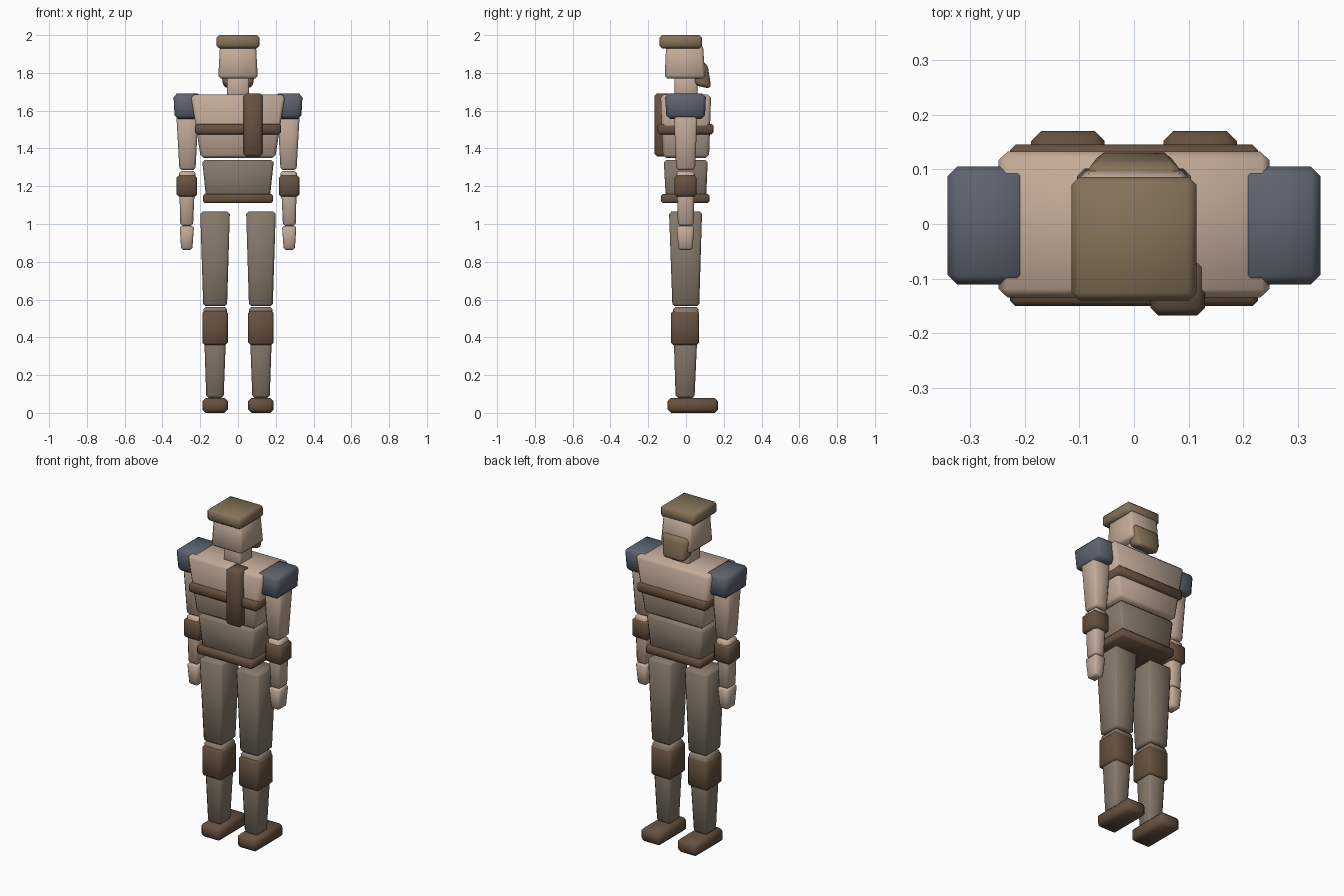
import bpy
import bmesh
from math import radians

if "Cube" in bpy.data.objects:
    bpy.data.objects.remove(bpy.data.objects["Cube"])

COLOURS = {
    "skin": (0.55, 0.41, 0.32, 1),
    "cloth": (0.24, 0.19, 0.145, 1),
    "leather": (0.135, 0.082, 0.05, 1),
    "steel": (0.11, 0.125, 0.16, 1),
    "felt": (0.235, 0.17, 0.10, 1),
}
MATS = {}
for key, col in COLOURS.items():
    MATS[key] = bpy.data.materials.new(key)
    MATS[key].diffuse_color = col


def block(name, mat, bottom, top, bevel=0.014, segments=1):
    """Tapered box; bottom and top are (x0, x1, y0, y1, z)."""
    bm = bmesh.new()
    rings = []
    for x0, x1, y0, y1, z in (bottom, top):
        rings.append([bm.verts.new(p) for p in
                      ((x0, y0, z), (x1, y0, z), (x1, y1, z), (x0, y1, z))])
    lo, hi = rings
    bm.faces.new(lo[::-1])
    bm.faces.new(hi)
    for i in range(4):
        j = (i + 1) % 4
        bm.faces.new((lo[i], lo[j], hi[j], hi[i]))
    bmesh.ops.recalc_face_normals(bm, faces=bm.faces)
    bmesh.ops.bevel(bm, geom=bm.edges[:], offset=bevel, segments=segments,
                    profile=0.5, affect='EDGES')
    mesh = bpy.data.meshes.new(name)
    bm.to_mesh(mesh)
    bm.free()
    mesh.materials.append(MATS[mat])
    mesh.shade_smooth()
    mesh.set_sharp_from_angle(angle=radians(50))
    obj = bpy.data.objects.new(name, mesh)
    bpy.context.collection.objects.link(obj)
    return obj


def pair(name, mat, bottom, top, bevel=0.012):
    """The same block on both sides of x = 0."""
    def flip(s):
        return (-s[1], -s[0], *s[2:])
    block("right_" + name, mat, bottom, top, bevel)
    block("left_" + name, mat, flip(bottom), flip(top), bevel)


# head and cap
block("cap", "felt", (-.114, .114, -.14, .086, 1.93), (-.114, .114, -.14, .086, 2.0))
block("head", "skin", (-.105, .105, -.113, .102, 1.77), (-.095, .095, -.105, .09, 1.95))
block("neck", "skin", (-.058, .058, -.06, .06, 1.65), (-.058, .058, -.06, .06, 1.80), 0.008)

# beard, leaning forward under the chin
beard = block("beard", "felt", (-.078, .078, .045, .138, 1.725), (-.095, .095, .05, .125, 1.86), 0.026, 3)
for v in beard.data.vertices:
    v.co.z -= (v.co.y - .09) * 0.2
    v.co.y -= max(0, abs(v.co.x) - .045) * 0.5 * (v.co.y > .09)

# torso
block("chest", "skin", (-.197, .197, -.122, .122, 1.35), (-.25, .25, -.135, .133, 1.685), 0.016)
block("abdomen", "cloth", (-.167, .167, -.106, .106, 1.12), (-.19, .19, -.118, .115, 1.34))
block("chest_strap", "leather", (-.227, .227, -.15, .145, 1.475), (-.227, .227, -.15, .145, 1.53), 0.01)
block("shoulder_strap", "leather", (.03, .13, -.167, -.065, 1.357), (.03, .13, -.167, -.065, 1.692))
block("belt", "leather", (-.185, .185, -.133, .125, 1.11), (-.185, .185, -.133, .125, 1.16), 0.01)

# arms
pair("shoulder_pad", "steel", (.195, .335, -.103, .1, 1.557), (.195, .342, -.112, .106, 1.69), 0.018)
pair("upper_arm", "skin", (.225, .31, -.052, .048, 1.285), (.207, .33, -.067, .063, 1.64))
pair("forearm", "skin", (.238, .306, -.043, .04, .99), (.225, .312, -.05, .047, 1.28))
pair("arm_wrap", "leather", (.216, .325, -.06, .055, 1.145), (.216, .325, -.06, .055, 1.257))
pair("hand", "skin", (.242, .301, -.04, .034, .863), (.233, .309, -.05, .044, .99), 0.01)

# legs
pair("thigh", "cloth", (.058, .184, -.072, .07, .565), (.043, .2, -.09, .085, 1.065))
pair("shin", "cloth", (.076, .168, -.055, .045, .08), (.058, .184, -.07, .067, .56))
pair("knee_pad", "leather", (.054, .189, -.08, .07, .36), (.054, .189, -.08, .07, .54))
pair("boot", "leather", (.054, .188, -.097, .17, 0), (.054, .188, -.097, .17, .08), 0.018)

for m in bpy.data.materials:
    if m.users and not m.is_grease_pencil:
        m.use_nodes = True
        m.node_tree.nodes["Principled BSDF"].inputs["Base Color"].default_value = m.diffuse_color
